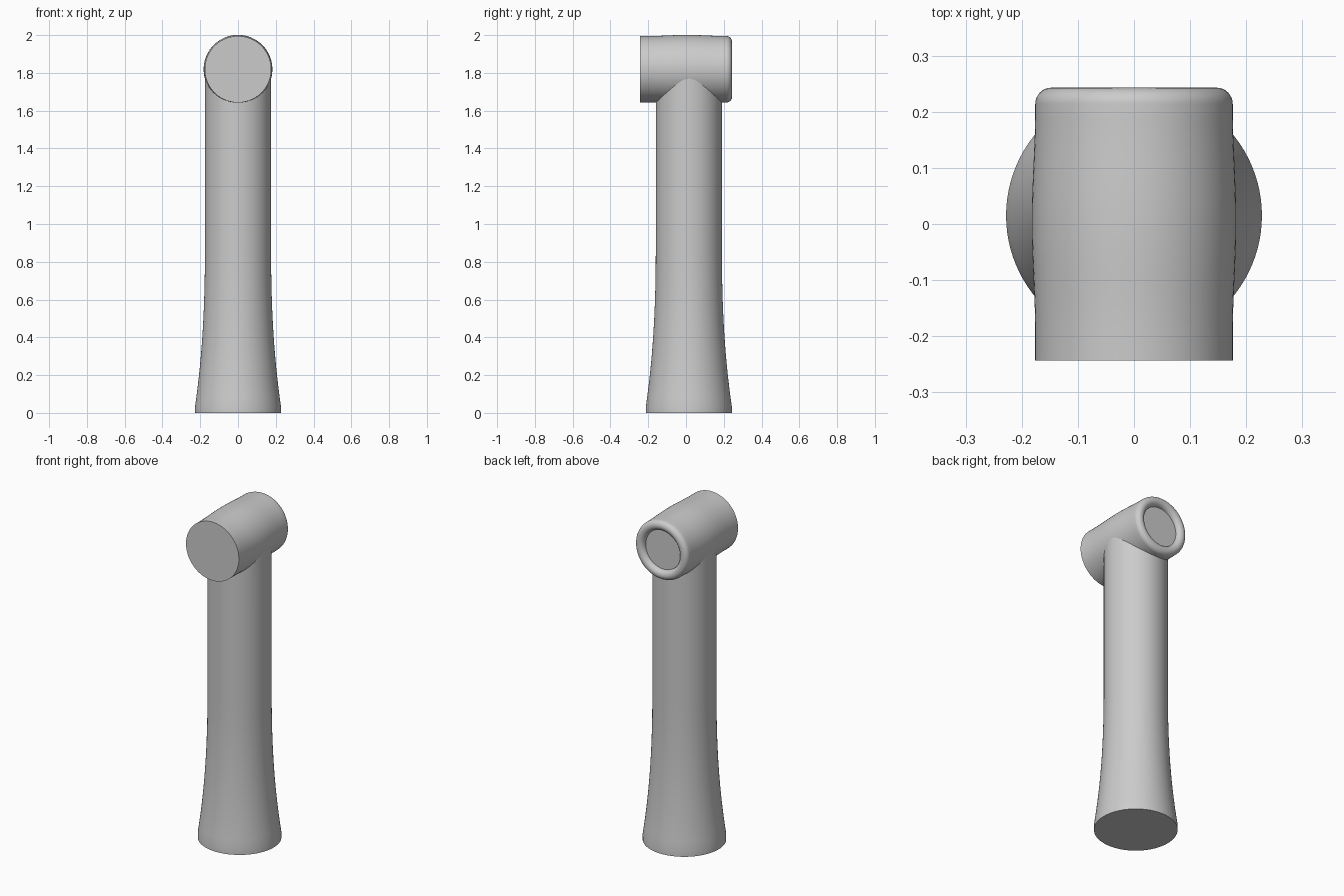
import bpy
import math
from mathutils import Matrix

cube = bpy.data.objects.get("Cube")
if cube:
    bpy.data.objects.remove(cube, do_unlink=True)

grey = bpy.data.materials.new("mid_grey")
grey.use_nodes = True
colour = (0.6, 0.6, 0.6, 1)
grey.diffuse_color = colour
grey.node_tree.nodes["Principled BSDF"].inputs["Base Color"].default_value = colour


def lathe(name, profile, matrix, sides=96):
    """Revolve (radius, height) points about z, cap both ends, then place."""
    verts, faces = [], []
    for r, h in profile:
        for i in range(sides):
            a = 2 * math.pi * i / sides
            verts.append((r * math.cos(a), r * math.sin(a), h))
    for k in range(len(profile) - 1):
        for i in range(sides):
            j = (i + 1) % sides
            a, b = k * sides, (k + 1) * sides
            faces.append((a + i, a + j, b + j, b + i))
    faces.append(tuple(reversed(range(sides))))
    faces.append(tuple(range(len(verts) - sides, len(verts))))
    mesh = bpy.data.meshes.new(name)
    mesh.from_pydata(verts, [], faces)
    mesh.transform(matrix)
    mesh.materials.append(grey)
    obj = bpy.data.objects.new(name, mesh)
    bpy.context.collection.objects.link(obj)
    bpy.ops.object.select_all(action="DESELECT")
    obj.select_set(True)
    bpy.context.view_layer.objects.active = obj
    bpy.ops.object.shade_smooth_by_angle(angle=math.radians(35))
    return obj


# Handle: straight shaft flaring smoothly to a short foot band
handle = [(0.228, 0), (0.228, 0.03)]
for i in range(1, 17):
    t = i / 16
    handle.append((0.175 + 0.053 * (1 - t) ** 2.4, 0.03 + 0.87 * t))
handle.append((0.175, 1.82))
lathe("handle", handle, Matrix.Translation((0, 0.015, 0)))

# Head: slightly barrelled cylinder with a rounded rim and recessed back disc
head = [(0.176, -0.243), (0.176, -0.2)]
for i in range(1, 16):
    t = i / 16
    head.append((0.176 + 0.006 * math.sin(math.pi * t) ** 2, -0.2 + 0.41 * t))
for i in range(17):
    a = math.pi * i / 16
    head.append((0.147 + 0.029 * math.cos(a), 0.214 + 0.029 * math.sin(a)))
# Local z becomes world +y, so the recessed end faces the back
lathe("head", head, Matrix.Translation((0, 0, 1.819)) @ Matrix.Rotation(-math.pi / 2, 4, "X"))
